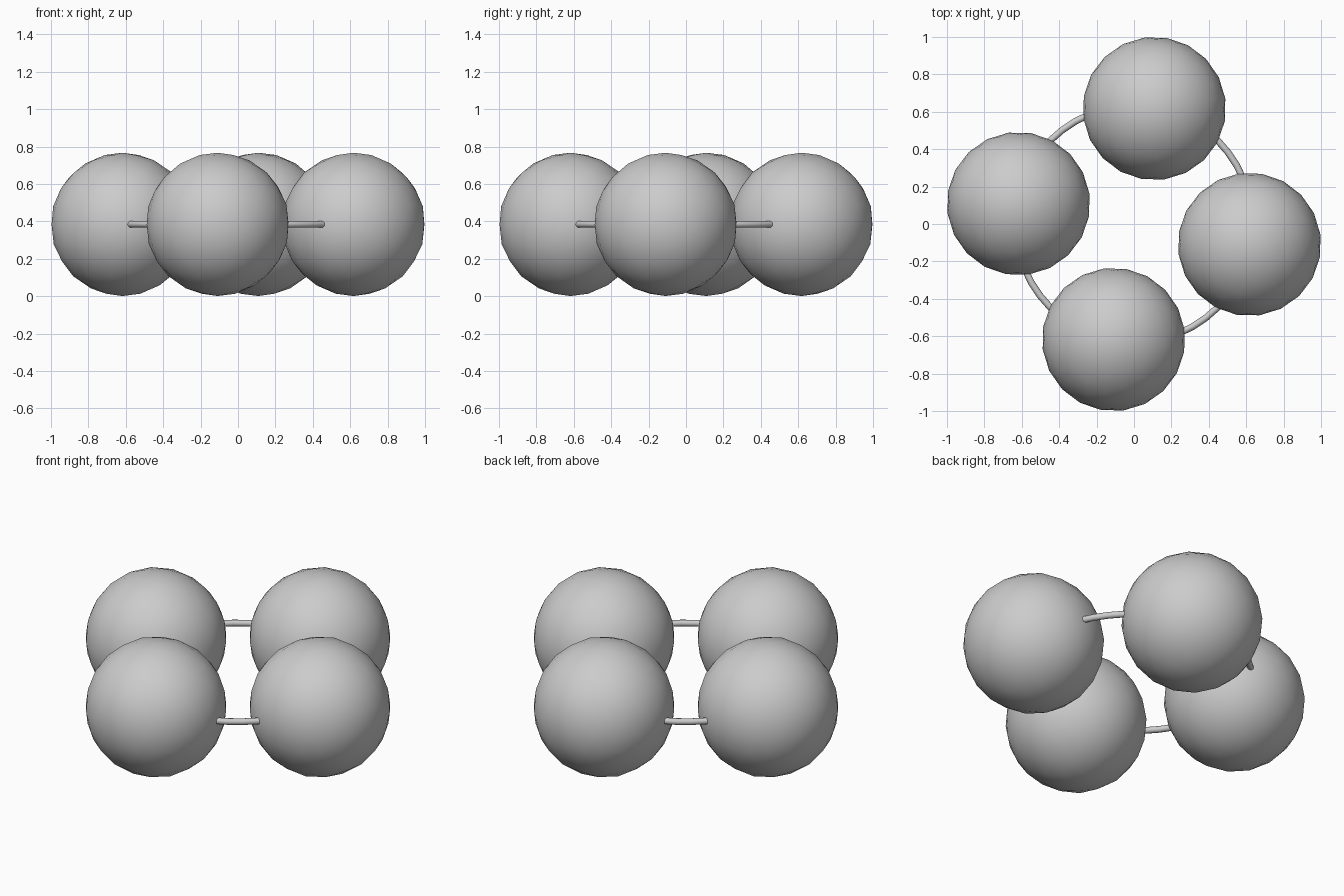
import bpy
import math

cube = bpy.data.objects.get("Cube")
if cube:
    bpy.data.objects.remove(cube, do_unlink=True)

RADIUS = 0.383          # ball radius
ORBIT = 0.627           # distance of the balls and the wire from the middle
HEIGHT = 0.384          # height of every centre
FIRST_ANGLE = math.radians(80)

grey = bpy.data.materials.new("plain grey")
grey.use_nodes = True
colour = (0.6, 0.6, 0.6, 1.0)
grey.diffuse_color = colour
grey.node_tree.nodes["Principled BSDF"].inputs["Base Color"].default_value = colour


def finish(name):
    """Name, colour and smooth the newest part."""
    part = bpy.context.object
    part.name = name
    part.data.materials.append(grey)
    bpy.ops.object.shade_smooth()


# Four balls, a quarter turn apart
for i, side in enumerate(("back", "right", "front", "left")):
    angle = FIRST_ANGLE + i * math.pi / 2
    bpy.ops.mesh.primitive_ico_sphere_add(
        subdivisions=3, radius=RADIUS,
        location=(ORBIT * math.cos(angle), ORBIT * math.sin(angle), HEIGHT),
        rotation=(0, 0, angle))
    finish(side + "_ball")

# Thin wire ring threading the balls
bpy.ops.mesh.primitive_torus_add(
    major_radius=ORBIT + 0.005, minor_radius=0.018,
    major_segments=48, minor_segments=12, location=(0, 0, HEIGHT))
finish("wire_ring")
